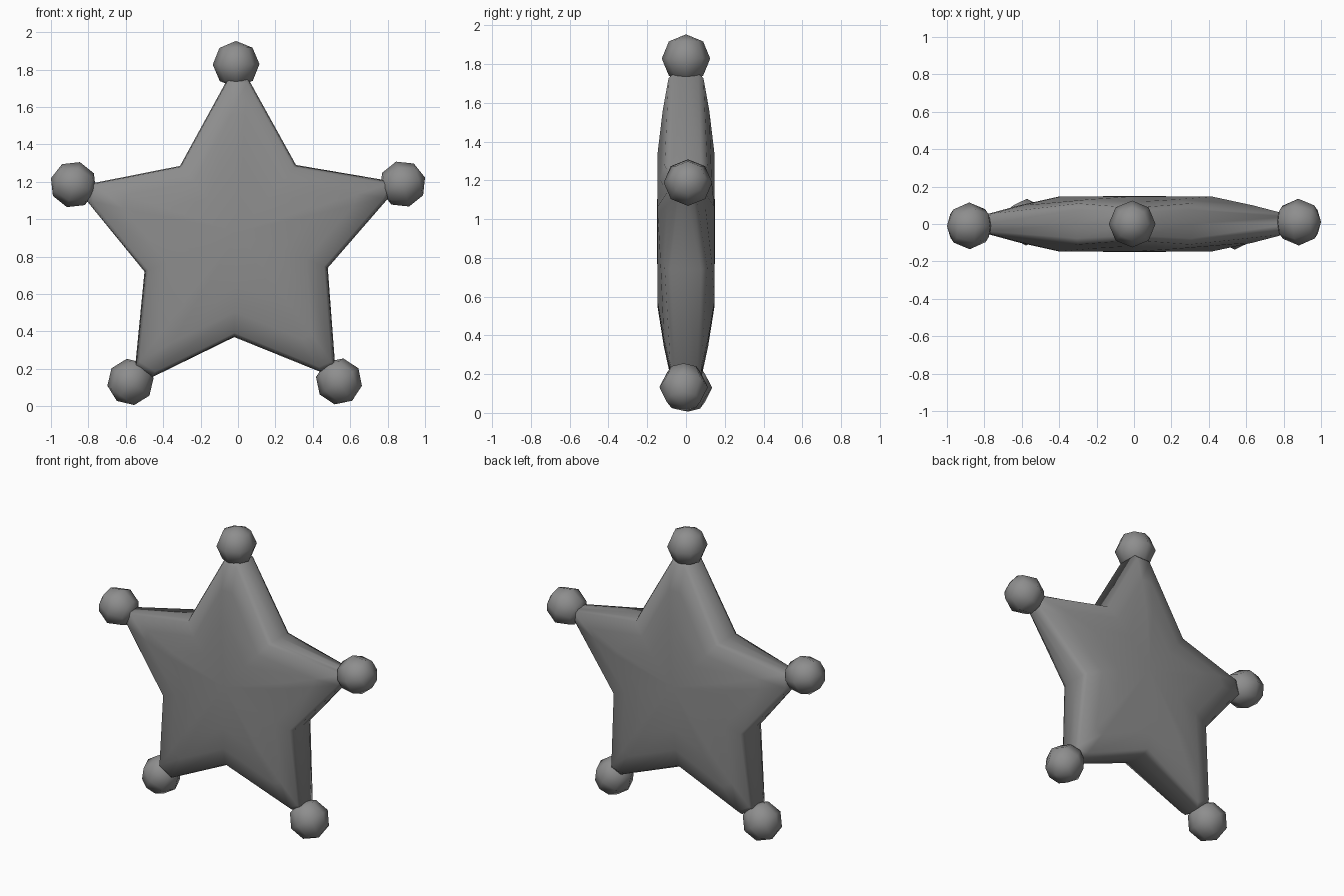
import bpy, bmesh, math
from mathutils import Vector

if "Cube" in bpy.data.objects:
    bpy.data.objects.remove(bpy.data.objects["Cube"])

CENTRE = Vector((0, 0, 0.93))

# Star outline (x, z), half thickness of the rim at each point
OUTLINE = [
    (-0.05, 1.76, 0.09), (0.05, 1.76, 0.09), (0.31, 1.29, 0.11),
    (0.84, 1.20, 0.055), (0.81, 1.12, 0.055), (0.48, 0.74, 0.11),
    (0.52, 0.21, 0.08), (0.45, 0.18, 0.08), (-0.02, 0.37, 0.11),
    (-0.46, 0.155, 0.08), (-0.55, 0.21, 0.08), (-0.50, 0.72, 0.11),
    (-0.81, 1.10, 0.055), (-0.79, 1.19, 0.055), (-0.31, 1.285, 0.11),
]

# Dark grey finish shared by all parts
grey = bpy.data.materials.new("dark_grey")
grey.diffuse_color = (0.27, 0.27, 0.27, 1)
grey.use_nodes = True
grey.node_tree.nodes["Principled BSDF"].inputs["Base Color"].default_value = grey.diffuse_color


def finish(obj, angle):
    obj.data.materials.append(grey)
    bpy.context.view_layer.objects.active = obj
    obj.select_set(True)
    bpy.ops.object.shade_smooth_by_angle(angle=angle)
    obj.select_set(False)


def ring(bm, scale, base, gain):
    """Scaled copy of the outline at y = base + gain * rim thickness."""
    return [bm.verts.new((x * scale, base + gain * t,
                          CENTRE.z + (z - CENTRE.z) * scale))
            for x, z, t in OUTLINE]


# Pillow-shaped star body: cross-section mirrored front to back
HALF = [(0.50, 0.146, 0), (0.76, 0.066, 0.6), (0.96, 0, 1.0), (0.99, 0, 0.7)]
section = ([(s, -b, -g) for s, b, g in HALF] + [(1.0, 0, 0)] + HALF[::-1])
bm = bmesh.new()
rings = [ring(bm, *row) for row in section]
n = len(OUTLINE)
for a, b in zip(rings, rings[1:]):
    for i in range(n):
        j = (i + 1) % n
        bm.faces.new((a[i], a[j], b[j], b[i]))
for end, y in ((rings[0], -0.15), (rings[-1], 0.15)):
    pole = bm.verts.new((0, y, CENTRE.z))
    for i in range(n):
        bm.faces.new((end[i], end[(i + 1) % n], pole))
bmesh.ops.recalc_face_normals(bm, faces=bm.faces)
mesh = bpy.data.meshes.new("star_body")
bm.to_mesh(mesh)
bm.free()
body = bpy.data.objects.new("star_body", mesh)
bpy.context.collection.objects.link(body)
finish(body, math.radians(80))

# Low-poly balls on the five tips, poles pointing outward
BALLS = [
    (-0.01, 0.0, 1.828), (0.88, 0.01, 1.188), (0.54, -0.012, 0.133),
    (-0.575, 0.01, 0.13), (-0.88, -0.01, 1.185),
]
for k, loc in enumerate(BALLS):
    bpy.ops.mesh.primitive_uv_sphere_add(segments=8, ring_count=4,
                                         radius=0.125, location=loc)
    ball = bpy.context.object
    ball.name = f"tip_ball_{k + 1}"
    outward = Vector(loc) - CENTRE
    ball.rotation_euler = outward.to_track_quat('Z', 'Y').to_euler()
    finish(ball, math.radians(80))
